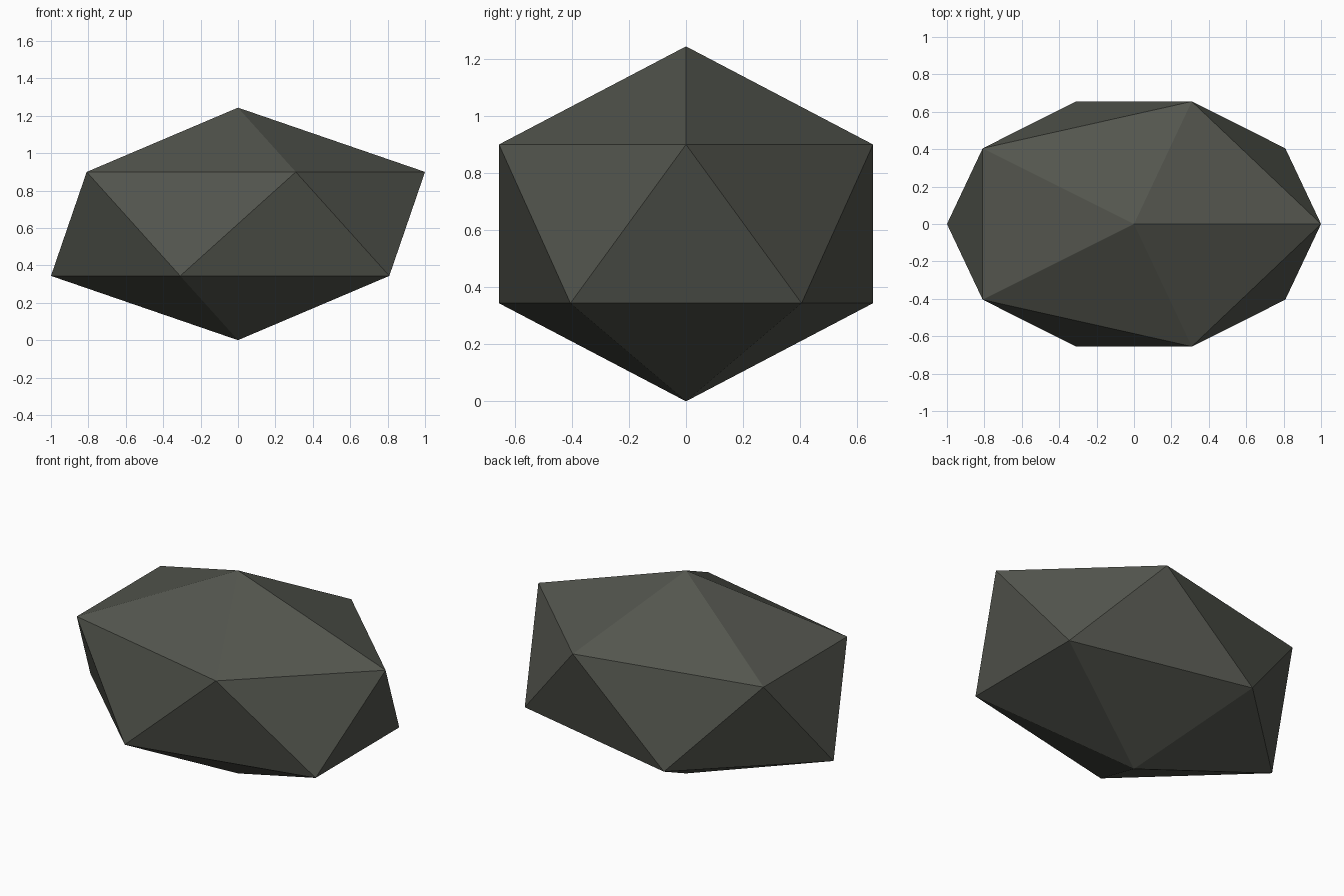
import bpy

if "Cube" in bpy.data.objects:
    bpy.data.objects.remove(bpy.data.objects["Cube"])

# Dark stone colour
stone = bpy.data.materials.new("dark grey stone")
stone.diffuse_color = (0.087, 0.092, 0.076, 1.0)
stone.use_nodes = True
stone.node_tree.nodes["Principled BSDF"].inputs["Base Color"].default_value = stone.diffuse_color

# Faceted rock: a flat-shaded icosahedron, squashed and resting on its lowest point
HALF_HEIGHT = 0.6215
bpy.ops.mesh.primitive_ico_sphere_add(subdivisions=1, radius=1.0, location=(0, 0, HALF_HEIGHT))
rock = bpy.context.object
rock.name = "rock"
rock.scale = (1.118, 0.77, HALF_HEIGHT)
bpy.ops.object.transform_apply(location=False, rotation=False, scale=True)
bpy.ops.object.shade_flat()
rock.data.materials.append(stone)
